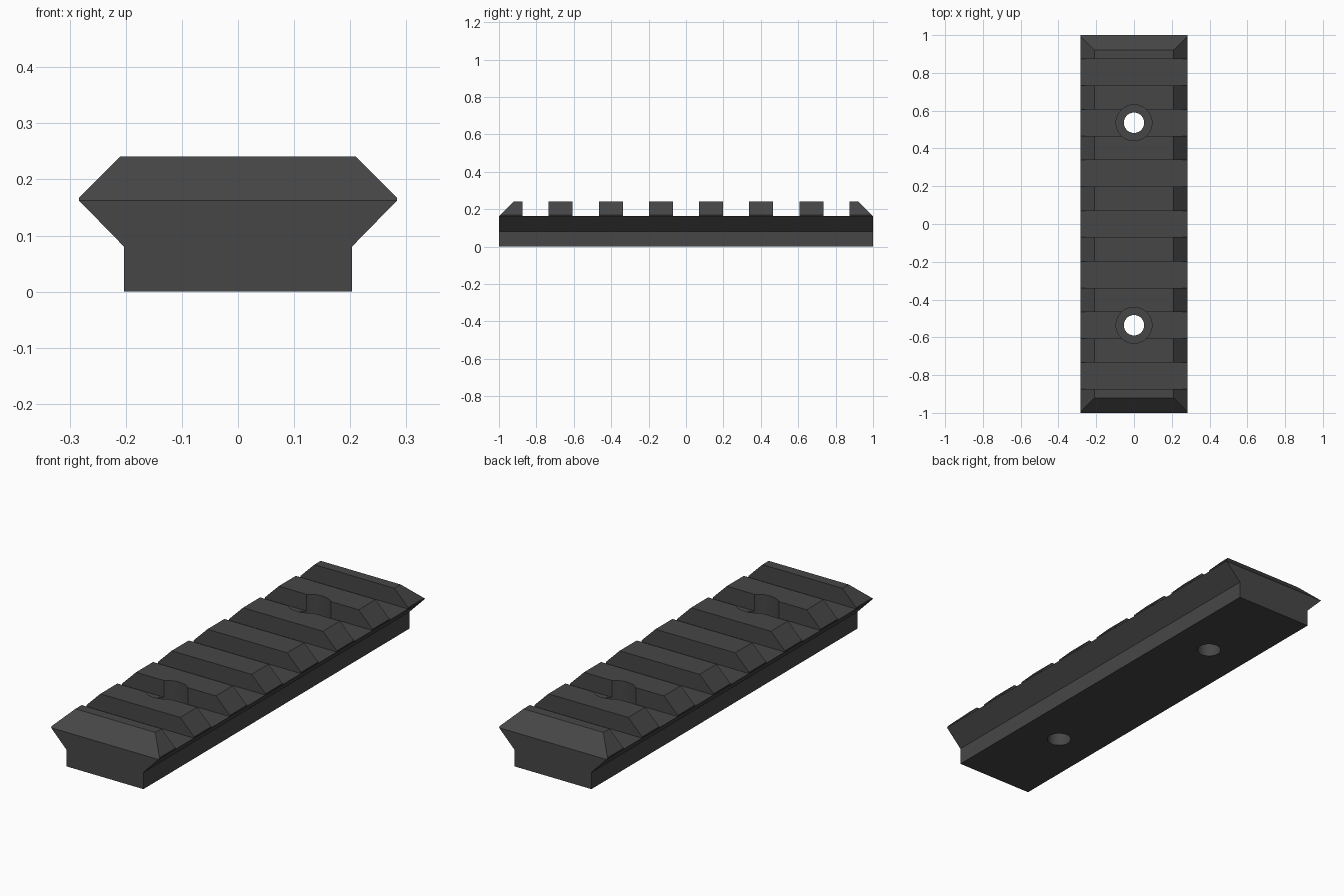
import bpy
import bmesh
from mathutils import Matrix, Vector

if "Cube" in bpy.data.objects:
    bpy.data.objects.remove(bpy.data.objects["Cube"])

PITCH, SLOT_WIDTH = 0.268, 0.14
SLOT_FLOOR, TOP = 0.162, 0.241

dark = bpy.data.materials.new("dark grey")
dark.diffuse_color = (0.062, 0.062, 0.062, 1)
dark.use_nodes = True
dark.node_tree.nodes["Principled BSDF"].inputs["Base Color"].default_value = dark.diffuse_color


def make_object(name, bm):
    bmesh.ops.recalc_face_normals(bm, faces=bm.faces[:])
    mesh = bpy.data.meshes.new(name)
    bm.to_mesh(mesh)
    bm.free()
    mesh.materials.append(dark)
    obj = bpy.data.objects.new(name, mesh)
    bpy.context.collection.objects.link(obj)
    return obj


def add_cylinder(bm, y, radius, z0, z1):
    bmesh.ops.create_cone(bm, cap_ends=True, segments=48, radius1=radius, radius2=radius,
                          depth=z1 - z0, matrix=Matrix.Translation((0, y, (z0 + z1) / 2)))


def cut(target, cutter):
    cutter.hide_render = True
    mod = target.modifiers.new("cut", 'BOOLEAN')
    mod.operation, mod.solver, mod.object = 'DIFFERENCE', 'EXACT', cutter
    bpy.context.view_layer.objects.active = target
    bpy.ops.object.modifier_apply(modifier=mod.name)
    bpy.data.objects.remove(cutter)


# Rail body: mirrored dovetail profile extruded along y
half = [(0.203, 0), (0.203, 0.08), (0.283, SLOT_FLOOR), (0.283, 0.168), (0.21, TOP)]
profile = half + [(-x, z) for x, z in reversed(half)]
bm = bmesh.new()
face = bm.faces.new([bm.verts.new((x, -1, z)) for x, z in profile])
extruded = bmesh.ops.extrude_face_region(bm, geom=[face])
bmesh.ops.translate(bm, vec=(0, 2, 0),
                    verts=[g for g in extruded["geom"] if isinstance(g, bmesh.types.BMVert)])
bmesh.ops.recalc_face_normals(bm, faces=bm.faces[:])

# Sloped top at both ends
for side in (-1, 1):
    result = bmesh.ops.bisect_plane(
        bm, geom=bm.verts[:] + bm.edges[:] + bm.faces[:], clear_outer=True,
        plane_co=Vector((0, side, SLOT_FLOOR)), plane_no=Vector((0, side, 1)).normalized())
    bmesh.ops.holes_fill(bm, edges=[e for e in bm.edges if e.is_boundary])
rail = make_object("rail", bm)

# Seven cross slots
bm = bmesh.new()
for i in range(-3, 4):
    bmesh.ops.create_cube(bm, size=1, matrix=Matrix.Translation((0, i * PITCH, SLOT_FLOOR + 0.1))
                          @ Matrix.Diagonal((0.8, SLOT_WIDTH, 0.2, 1)))
cut(rail, make_object("slot_cutter", bm))

# Screw holes with counterbores
for name, radius, bottom in (("counterbore_cutter", 0.095, 0.12), ("hole_cutter", 0.054, -0.1)):
    bm = bmesh.new()
    for y in (-2 * PITCH, 2 * PITCH):
        add_cylinder(bm, y, radius, bottom, 0.4)
    cut(rail, make_object(name, bm))

# Smooth hole walls, crisp edges elsewhere
rail.select_set(True)
bpy.context.view_layer.objects.active = rail
bpy.ops.object.shade_smooth_by_angle(angle=0.5)
